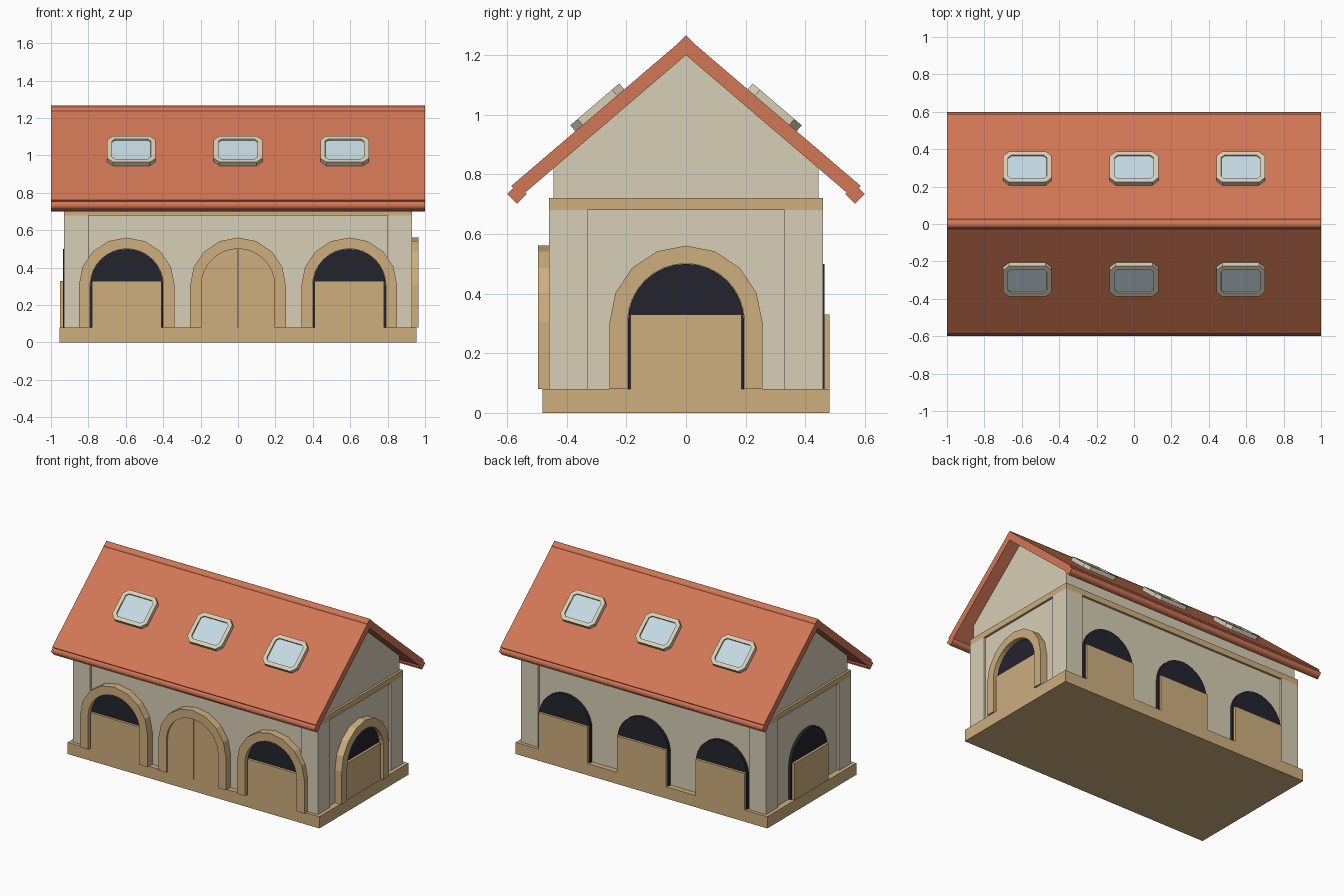
import bpy, bmesh
from math import sin, cos, pi, atan
from mathutils import Matrix, Vector

cube = bpy.data.objects.get("Cube")
if cube:
    bpy.data.objects.remove(cube, do_unlink=True)


def material(name, rgb):
    m = bpy.data.materials.new(name)
    m.use_nodes = True
    m.diffuse_color = (*rgb, 1)
    m.node_tree.nodes["Principled BSDF"].inputs["Base Color"].default_value = (*rgb, 1)
    return m


PLASTER = material("plaster", (0.68, 0.62, 0.465))
TIMBER = material("timber", (0.62, 0.425, 0.21))
TILE = material("roof_tile", (0.64, 0.185, 0.092))
GLASS = material("glass", (0.56, 0.70, 0.76))
SHADE = material("dark_opening", (0.017, 0.017, 0.028))


def turn(quarters):
    return Matrix.Rotation(quarters * pi / 2, 4, 'Z')


FRONT, RIGHT_END, BACK, LEFT_END = [turn(q) for q in range(4)]


def prism(name, outline, near, far, mat, place=FRONT, smooth=False):
    """Outline in local x/z, extruded outwards (local -y) from near to far."""
    bm = bmesh.new()
    face = bm.faces.new([bm.verts.new((u, -near, v)) for u, v in outline])
    new = bmesh.ops.extrude_face_region(bm, geom=[face])["geom"]
    verts = [g for g in new if isinstance(g, bmesh.types.BMVert)]
    bmesh.ops.translate(bm, verts=verts, vec=(0, near - far, 0))
    bmesh.ops.recalc_face_normals(bm, faces=bm.faces)
    for f in bm.faces:
        f.smooth = smooth and abs(f.normal.y) < 0.5
    mesh = bpy.data.meshes.new(name)
    bm.to_mesh(mesh)
    bm.free()
    mesh.materials.append(mat)
    ob = bpy.data.objects.new(name, mesh)
    ob.matrix_world = place
    bpy.context.collection.objects.link(ob)
    return ob


def rect(u0, u1, v0, v1):
    return [(u0, v0), (u1, v0), (u1, v1), (u0, v1)]


def arch(r, segments, u=0, spring=0.305, foot=0.08):
    arc = [(u + r * cos(pi * i / segments), spring + r * sin(pi * i / segments))
           for i in range(segments + 1)]
    return [(u + r, foot)] + arc + [(u - r, foot)]


def box(name, x, y, z0, z1, mat):
    return prism(name, rect(-x, x, z0, z1), -y, y, mat)


# Plinth, walls, corner pillars and timber band
box("plinth", 0.955, 0.482, 0, 0.08, TIMBER)
box("walls", 0.915, 0.445, 0.08, 0.70, PLASTER)
box("timber_band", 0.93, 0.46, 0.68, 0.72, TIMBER)
for sx, xs in (("left", (0.80, 0.93)), ("right", (-0.93, -0.80))):
    for sy, ys in (("front", (0.33, 0.46)), ("back", (-0.46, -0.33))):
        prism(f"{sy}_{sx}_pillar", rect(*xs, 0.08, 0.68), *ys, PLASTER)

# Gable, filled up to the underside of the roof
SLOPE, APEX = 0.855, 1.2
eaves = APEX - SLOPE * 0.445
prism("gable", [(-0.445, 0.70), (0.445, 0.70), (0.445, eaves), (0, APEX), (-0.445, eaves)],
      -0.915, 0.915, PLASTER, RIGHT_END)


# Arched stalls: dark opening, half door and optional surround
def stall(name, place, wall, u=0, surround=False, full=False):
    if full:
        half = arch(0.198, 16, u)
        mid = len(half) // 2
        gap = 0.002
        right = [(max(a, u + gap), b) for a, b in half[:mid + 1]] + [(u + gap, 0.08)]
        left = [(2 * u - a, b) for a, b in right]
        prism(name + "_right_leaf", right, wall, wall + 0.037, TIMBER, place)
        prism(name + "_left_leaf", left, wall, wall + 0.037, TIMBER, place)
    else:
        prism(name + "_opening", arch(0.195, 16, u), wall, wall + 0.02, SHADE, place)
        prism(name + "_half_door", rect(u - 0.186, u + 0.186, 0.07, 0.33),
              wall, wall + 0.037, TIMBER, place)
    if surround:
        ring = arch(0.256, 8, u) + arch(0.196, 16, u)[::-1]
        prism(name + "_surround", ring, wall, wall + 0.051, TIMBER, place)


for i, u in enumerate((-0.595, 0, 0.595)):
    stall(f"front_stall_{i + 1}", FRONT, 0.445, u, surround=True, full=(i == 1))
    stall(f"back_stall_{i + 1}", BACK, 0.445, u)
stall("left_end_stall", RIGHT_END, 0.915, surround=True)
stall("right_end_stall", LEFT_END, 0.915)

# Roof slabs with ridge and eaves rails
under = [(0.555, APEX - SLOPE * 0.555), (0.586, 0.761)]
prism("roof", [(0, APEX)] + under + [(0, 1.262)] + [(-a, b) for a, b in under[::-1]],
      -1, 1, TILE, RIGHT_END)


def rail(name, y, z, r):
    diamond = [(y + r, z), (y, z + r), (y - r, z), (y, z - r)]
    prism(name, diamond, -1, 1, TILE, RIGHT_END, smooth=True)


rail("ridge_rail", 0, 1.235, 0.031)
rail("front_eaves_rail", -0.567, 0.734, 0.033)
rail("back_eaves_rail", 0.567, 0.734, 0.033)

# Skylights: chamfered frame with a sunken pane
W, L, C = 0.13, 0.108, 0.032
octagon = [(W - C, -L), (W, C - L), (W, L - C), (W - C, L),
           (C - W, L), (-W, L - C), (-W, C - L), (C - W, -L)]


def skylight(name, x, side):
    y = 0.289
    tilt = Matrix.Rotation(atan(SLOPE) - pi / 2, 4, 'X')
    place = side @ Matrix.Translation((x, -y, 1.262 - SLOPE * y)) @ tilt
    ob = prism(name, octagon, -0.01, 0.026, PLASTER, place)
    ob.data.materials.append(GLASS)
    bm = bmesh.new()
    bm.from_mesh(ob.data)
    pane = min(bm.faces, key=lambda f: f.calc_center_median().y)
    for width in (0.026, 0.001):
        bmesh.ops.inset_region(bm, faces=[pane], thickness=width, use_even_offset=True)
    bmesh.ops.translate(bm, verts=pane.verts, vec=Vector((0, 0.008, 0)))
    pane.material_index = 1
    bm.to_mesh(ob.data)
    bm.free()


for i, x in enumerate((-0.57, 0, 0.57)):
    skylight(f"front_skylight_{i + 1}", x, FRONT)
    skylight(f"back_skylight_{i + 1}", x, BACK)
